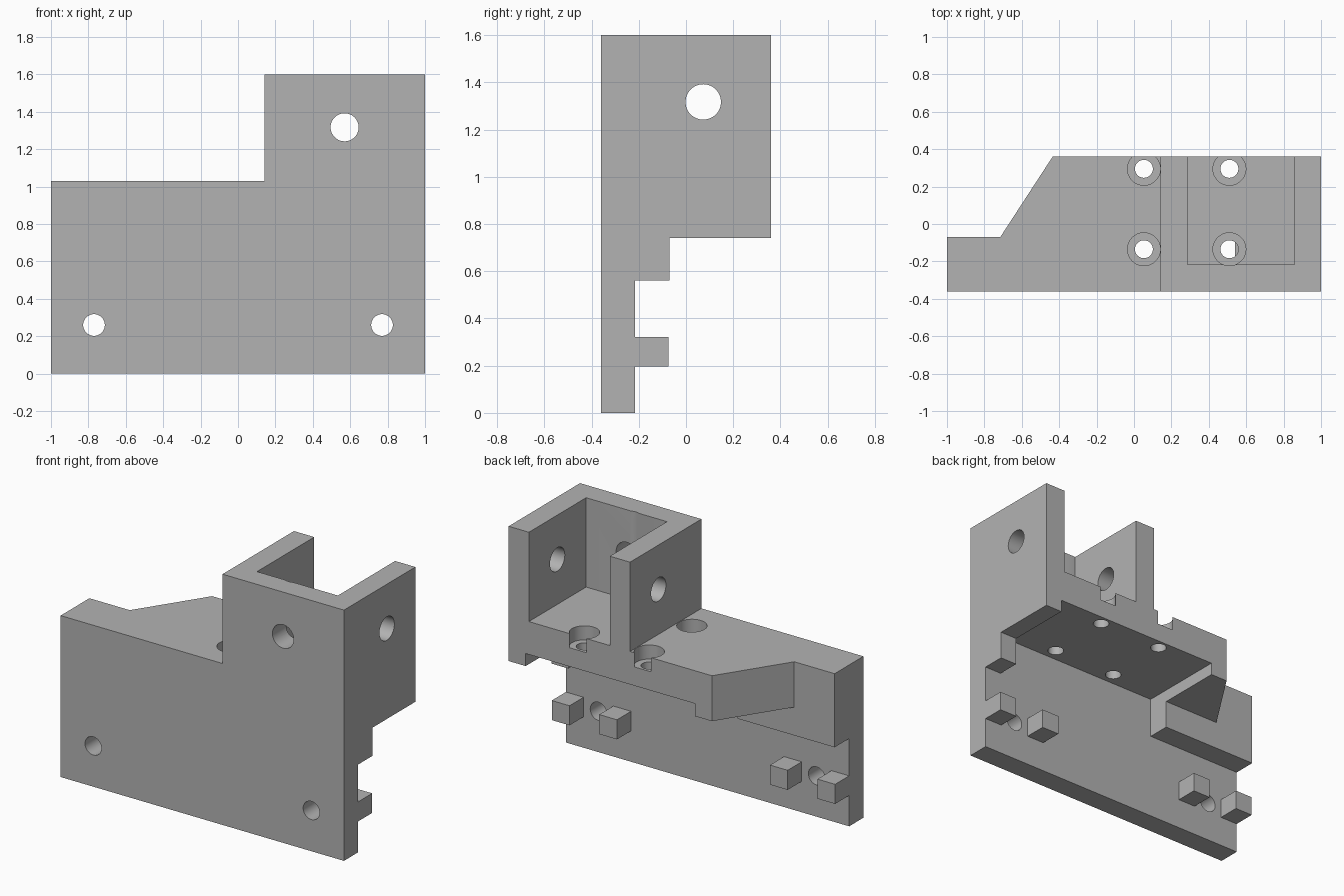
import bpy
import bmesh
import math
from mathutils import Matrix, Vector

if "Cube" in bpy.data.objects:
    bpy.data.objects.remove(bpy.data.objects["Cube"])

grey = bpy.data.materials.new("plain grey")
grey.use_nodes = True
colour = (0.45, 0.45, 0.45, 1)
grey.diffuse_color = colour
grey.node_tree.nodes["Principled BSDF"].inputs["Base Color"].default_value = colour


def finish(name, bm):
    bmesh.ops.recalc_face_normals(bm, faces=bm.faces)
    mesh = bpy.data.meshes.new(name)
    bm.to_mesh(mesh)
    bm.free()
    mesh.materials.append(grey)
    ob = bpy.data.objects.new(name, mesh)
    bpy.context.collection.objects.link(ob)
    return ob


def prism(name, outline, axis, low, high):
    """Extrude an outline along y (points are x, z) or z (points are x, y)."""
    bm = bmesh.new()
    if axis == "y":
        verts = [bm.verts.new((a, low, b)) for a, b in outline]
        move = Vector((0, high - low, 0))
    else:
        verts = [bm.verts.new((a, b, low)) for a, b in outline]
        move = Vector((0, 0, high - low))
    face = bm.faces.new(verts)
    top = bmesh.ops.extrude_face_region(bm, geom=[face])["geom"]
    bmesh.ops.translate(bm, vec=move, verts=[g for g in top if isinstance(g, bmesh.types.BMVert)])
    return finish(name, bm)


def box(name, x, y, z):
    return prism(name, [(x[0], y[0]), (x[1], y[0]), (x[1], y[1]), (x[0], y[1])], "z", *z)


def cylinder(name, centre, radius, length, axis):
    turn = {"x": Matrix.Rotation(math.pi / 2, 4, "Y"),
            "y": Matrix.Rotation(math.pi / 2, 4, "X"),
            "z": Matrix.Identity(4)}[axis]
    bm = bmesh.new()
    bmesh.ops.create_cone(bm, cap_ends=True, segments=48, radius1=radius, radius2=radius,
                          depth=length, matrix=Matrix.Translation(centre) @ turn)
    return finish(name, bm)


def combine(target, tool, operation):
    """Apply a boolean and discard the tool."""
    mod = target.modifiers.new("boolean", "BOOLEAN")
    mod.operation, mod.solver, mod.object = operation, "EXACT", tool
    graph = bpy.context.evaluated_depsgraph_get()
    graph.update()
    mesh = bpy.data.meshes.new_from_object(target.evaluated_get(graph))
    target.modifiers.clear()
    target.data = mesh
    bpy.data.objects.remove(tool)


# Stepped front plate
BACK, PLATE, LIP, DECK = 0.36, -0.217, -0.07, 1.03
bracket = prism("mounting_bracket", [(-1, 0), (1, 0), (1, 1.6), (0.143, 1.6), (0.143, DECK), (-1, DECK)],
                "y", -BACK, PLATE)

# Deck with one slanted corner, and the lip below it
deck = prism("deck", [(-1, -0.3), (1, -0.3), (1, BACK), (-0.435, BACK), (-0.715, LIP), (-1, LIP)],
             "z", 0.74, DECK)
combine(bracket, deck, "UNION")
combine(bracket, box("lip", (-1, 1), (-0.3, LIP), (0.56, 0.9)), "UNION")

# Two side walls of the upright box
for x in ((0.143, 0.286), (0.857, 1)):
    combine(bracket, box("side_wall", x, (-0.3, BACK), (0.9, 1.6)), "UNION")

# Locating blocks either side of each plate hole
for side in (-1, 1):
    for inner, outer in ((0.54, 0.665), (0.875, 1)):
        x = sorted((side * inner, side * outer))
        combine(bracket, box("locating_block", x, (-0.3, -0.075), (0.197, 0.322)), "UNION")

# Recess under the deck
combine(bracket, box("recess", (-0.315, 0.88), (PLATE, 0.6), (0.5, 0.82)), "DIFFERENCE")

# Plate holes and box wall holes
for x in (-0.77, 0.77):
    combine(bracket, cylinder("plate_hole", (x, -0.29, 0.26), 0.058, 0.4, "y"), "DIFFERENCE")
combine(bracket, cylinder("front_hole", (0.57, -0.29, 1.317), 0.075, 0.4, "y"), "DIFFERENCE")
combine(bracket, cylinder("side_hole", (0.57, 0.073, 1.317), 0.075, 1.2, "x"), "DIFFERENCE")

# Counterbored screw holes in the deck
for x in (0.053, 0.51):
    for y in (-0.135, 0.295):
        combine(bracket, cylinder("screw_hole", (x, y, 0.9), 0.048, 0.4, "z"), "DIFFERENCE")
        combine(bracket, cylinder("counterbore", (x, y, 1.34), 0.088, 0.8, "z"), "DIFFERENCE")

# Smooth hole walls, crisp edges
bpy.ops.object.select_all(action="DESELECT")
bracket.select_set(True)
bpy.context.view_layer.objects.active = bracket
bpy.ops.object.shade_smooth_by_angle(angle=math.radians(30))
